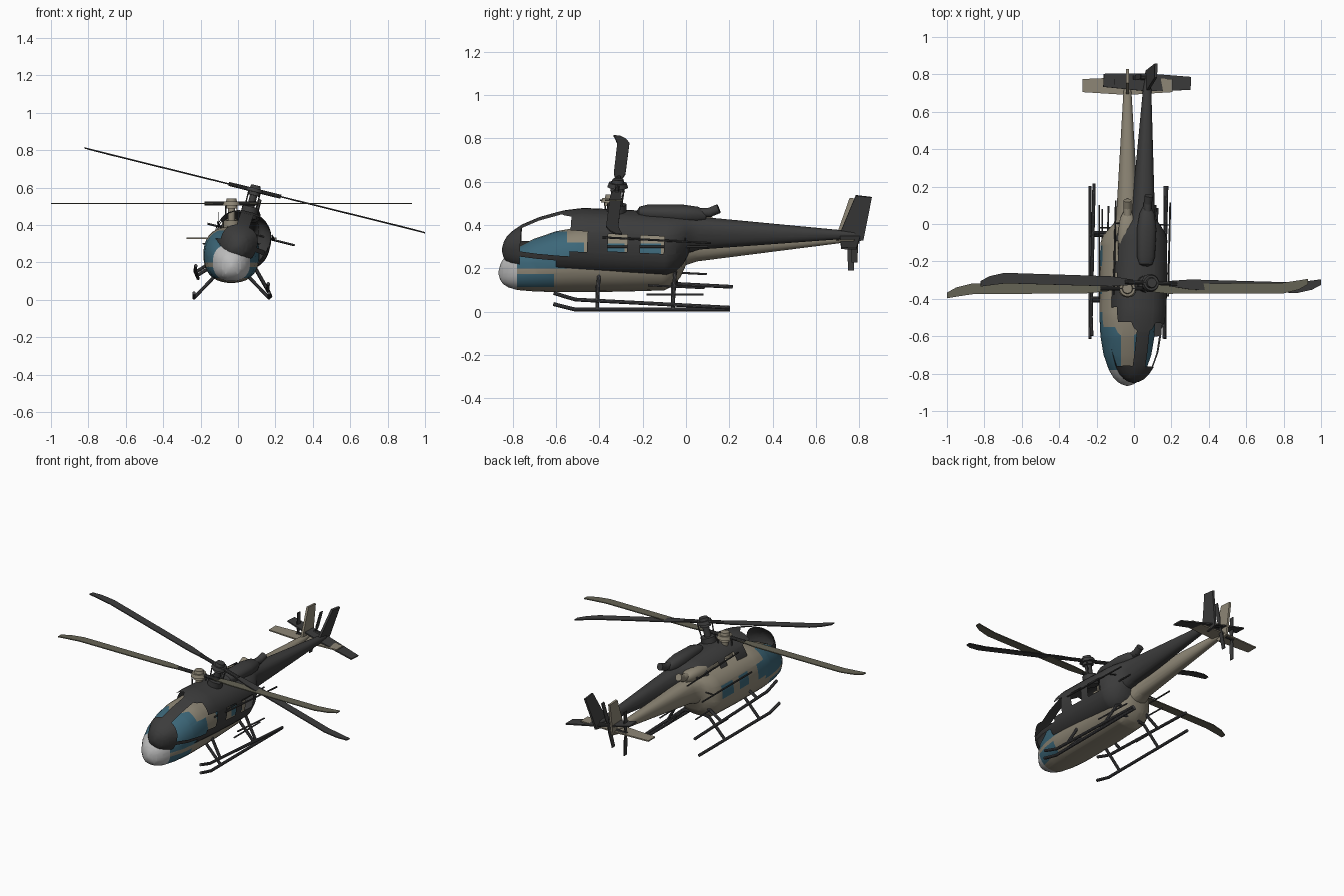
import bpy, bmesh, math
from mathutils import Matrix, Vector

if "Cube" in bpy.data.objects:
    bpy.data.objects.remove(bpy.data.objects["Cube"])


def material(name, rgb):
    m = bpy.data.materials.new(name)
    m.diffuse_color = (*rgb, 1)
    m.use_nodes = True
    m.node_tree.nodes["Principled BSDF"].inputs["Base Color"].default_value = m.diffuse_color
    return m


TAN = material("tan", (0.27, 0.24, 0.18))
CHARCOAL = material("charcoal", (0.045, 0.045, 0.045))
GLASS = material("blue_glass", (0.045, 0.135, 0.19))
GREY = material("pale_grey", (0.5, 0.5, 0.5))
OLIVE = material("olive_blade", (0.13, 0.125, 0.09))
STEEL = material("dark_steel", (0.07, 0.07, 0.075))

# hull stations: y, half width, bottom, top
STATIONS = [(-.865, .006, .172, .188), (-.858, .03, .148, .218), (-.845, .052, .128, .242),
            (-.82, .076, .112, .268), (-.78, .10, .10, .298), (-.70, .128, .093, .338),
            (-.60, .145, .09, .372), (-.50, .15, .09, .39), (-.30, .15, .092, .392),
            (-.10, .145, .098, .39), (-.06, .13, .118, .389), (-.025, .10, .16, .388),
            (.0, .075, .215, .386), (.05, .06, .232, .382), (.70, .022, .315, .355),
            (.76, .012, .325, .35)]
# openings: y range, z range, least |x|
WINDOWS = [(-.78, -.55, .20, .37, .035), (-.55, -.47, .225, .32, .05),
           (-.375, -.285, .235, .315, .05), (-.225, -.115, .235, .315, .05),
           (-.78, -.61, .115, .175, .05)]


def finish(bm, name, mats, M, smooth=True):
    bmesh.ops.recalc_face_normals(bm, faces=bm.faces)
    me = bpy.data.meshes.new(name)
    bm.to_mesh(me)
    bm.free()
    for m in mats:
        me.materials.append(m)
    ob = bpy.data.objects.new(name, me)
    bpy.context.collection.objects.link(ob)
    ob.matrix_world = M
    if smooth:
        bpy.ops.object.select_all(action='DESELECT')
        ob.select_set(True)
        bpy.context.view_layer.objects.active = ob
        bpy.ops.object.shade_smooth_by_angle(angle=math.radians(35))
    return ob


def tube(bm, points, r, n=10):
    for a, b in zip(points, points[1:]):
        a, b = Vector(a), Vector(b)
        mat = Matrix.Translation((a + b) / 2) @ (b - a).to_track_quat('Z', 'Y').to_matrix().to_4x4()
        bmesh.ops.create_cone(bm, cap_ends=True, segments=n, radius1=r, radius2=r,
                              depth=(b - a).length + r * 0.6, matrix=mat)


def plate(bm, pts, depth):
    """Closed slab from a flat outline, extruded along the vector depth."""
    d = Vector(depth)
    lo = [bm.verts.new(Vector(p) - d / 2) for p in pts]
    hi = [bm.verts.new(Vector(p) + d / 2) for p in pts]
    bm.faces.new(lo)
    bm.faces.new(hi[::-1])
    for i in range(len(pts)):
        j = (i + 1) % len(pts)
        bm.faces.new((lo[i], hi[i], hi[j], lo[j]))


def loft(bm, stations, n=32, power=0.85):
    rings = []
    for y, hw, zb, zt in stations:
        ring = []
        for k in range(n):
            t = 2 * math.pi * (k + 0.5) / n
            c, s = math.cos(t), math.sin(t)
            ring.append(bm.verts.new((hw * math.copysign(abs(c) ** power, c), y,
                                      (zb + zt) / 2 + (zt - zb) / 2 * math.copysign(abs(s) ** power, s))))
        rings.append(ring)
    for a, b in zip(rings, rings[1:]):
        for k in range(n):
            j = (k + 1) % n
            bm.faces.new((a[k], a[j], b[j], b[k]))
    bm.faces.new(rings[0])
    bm.faces.new(rings[-1])


def cut(bm, co, no):
    bmesh.ops.bisect_plane(bm, geom=bm.verts[:] + bm.edges[:] + bm.faces[:],
                           plane_co=co, plane_no=no, dist=1e-5)


def helicopter(tag, M, body, nose, blade, radius, glazed):
    # hull and tail boom, with cut window outlines
    bm = bmesh.new()
    loft(bm, STATIONS)
    for y in {v for w in WINDOWS for v in w[:2]}:
        cut(bm, (0, y, 0), (0, 1, 0))
    for z in {v for w in WINDOWS for v in w[2:4]}:
        cut(bm, (0, 0, z), (0, 0, 1))
    for x in (-.05, -.035, .035, .05):
        cut(bm, (x, 0, 0), (1, 0, 0))
    openings = []
    for f in bm.faces:
        c = f.calc_center_median()
        if c.y < -.78:
            f.material_index = 1
        for y0, y1, z0, z1, x0 in WINDOWS:
            if y0 < c.y < y1 and z0 < c.z < z1 and abs(c.x) > x0:
                f.material_index = 2
                openings.append(f)
    if not glazed:
        bmesh.ops.delete(bm, geom=openings, context='FACES')
    finish(bm, tag + "_hull", [body, nose, GLASS], M)

    # engine cowling and exhaust
    bm = bmesh.new()
    loft(bm, [(-.25, .015, .385, .40), (-.24, .035, .375, .415), (-.20, .048, .36, .428),
              (-.05, .052, .355, .436), (.03, .04, .36, .43), (.07, .02, .37, .41)], 20)
    tube(bm, [(0, .02, .40), (0, .085, .408), (0, .12, .425)], .022, 14)
    finish(bm, tag + "_engine_cowling", [body], M)

    # skids, struts, steps and door rails
    bm = bmesh.new()
    for s in (-1, 1):
        x = .2 * s
        tube(bm, [(x, -.61, .035), (x, -.56, .022), (x, -.51, .01), (x, .20, .01)], .009)
        for y in (-.41, -.06):
            tube(bm, [(x, y, .01), (.09 * s, y, .125), (0, y, .14)], .009)
        tube(bm, [(.135 * s, -.18, .08), (.135 * s, .08, .08)], .005, 6)
    finish(bm, tag + "_landing_skids", [STEEL], M)
    bm = bmesh.new()
    for s in (-1, 1):
        tube(bm, [(.15 * s, -.40, .30), (.15 * s, .10, .30)], .005, 6)
        tube(bm, [(.15 * s, -.02, .30), (.05 * s, -.02, .30)], .004, 6)
    finish(bm, tag + "_door_rails", [CHARCOAL], M)

    # rotor mast, hub and blade grips
    hy, hz = -.345, .515
    bm = bmesh.new()
    tube(bm, [(0, hy, .37), (0, hy, .50)], .02, 14)
    tube(bm, [(0, hy, .375), (0, hy, .41)], .045, 16)
    for r, z, h in ((.048, hz, .02), (.034, hz - .018, .02), (.03, hz + .017, .02)):
        bmesh.ops.create_cone(bm, cap_ends=True, segments=20, radius1=r, radius2=r * .85, depth=h,
                              matrix=Matrix.Translation((0, hy, z)))
    finish(bm, tag + "_rotor_hub", [body], M)
    bm = bmesh.new()
    tube(bm, [(-.14, hy, hz), (.14, hy, hz)], .011)
    for s in (-1, 1):
        tube(bm, [(.03 * s, hy + .03 * s, hz - .01), (.03 * s, hy + .02 * s, .40)], .004, 6)
    finish(bm, tag + "_blade_grips", [CHARCOAL], M)

    # main blades with swept tips
    bm = bmesh.new()
    outline = [(.10, -.014), (.22, -.028), (radius - .13, -.026), (radius - .05, -.006),
               (radius, .022), (radius, .052), (radius - .06, .042), (radius - .14, .03), (.22, .026), (.10, .014)]
    for s in (-1, 1):
        plate(bm, [(x * s, hy + y * s, hz) for x, y in outline], (0, 0, .006))
    finish(bm, tag + "_main_blades", [blade], M, False)

    # tail fin and stabiliser
    bm = bmesh.new()
    plate(bm, [(0, .69, .34), (0, .755, .525), (0, .83, .52), (0, .80, .315), (0, .73, .30)], (.014, 0, 0))
    plate(bm, [(-.24, .705, .33), (0, .69, .33), (.24, .705, .33), (.24, .775, .33),
               (0, .785, .33), (-.24, .775, .33)], (0, 0, .008))
    finish(bm, tag + "_tail_fin", [body], M, False)

    # tail rotor
    bm = bmesh.new()
    tube(bm, [(0, .76, .33), (-.075, .76, .33)], .011)
    for s in (-1, 1):
        plate(bm, [(-.068, .755, .33), (-.068, .745, .33 + .04 * s), (-.068, .748, .33 + .14 * s),
                   (-.068, .775, .33 + .14 * s), (-.068, .775, .33 + .04 * s), (-.068, .765, .33)], (.005, 0, 0))
    finish(bm, tag + "_tail_rotor", [CHARCOAL], M, False)


# upright craft, and a tilted open shell overlapping it
helicopter("tan", Matrix.Translation((-.035, 0, 0)), TAN, GREY, OLIVE, .965, True)
tilt = (Matrix.Translation((.09, -.315, .585)) @ Matrix.Rotation(math.radians(-1.3), 4, 'Z')
        @ Matrix.Rotation(math.radians(-3), 4, 'X') @ Matrix.Rotation(math.radians(13.9), 4, 'Y')
        @ Matrix.Translation((0, .345, -.515)))
helicopter("charcoal", tilt, CHARCOAL, CHARCOAL, CHARCOAL, .937, False)
